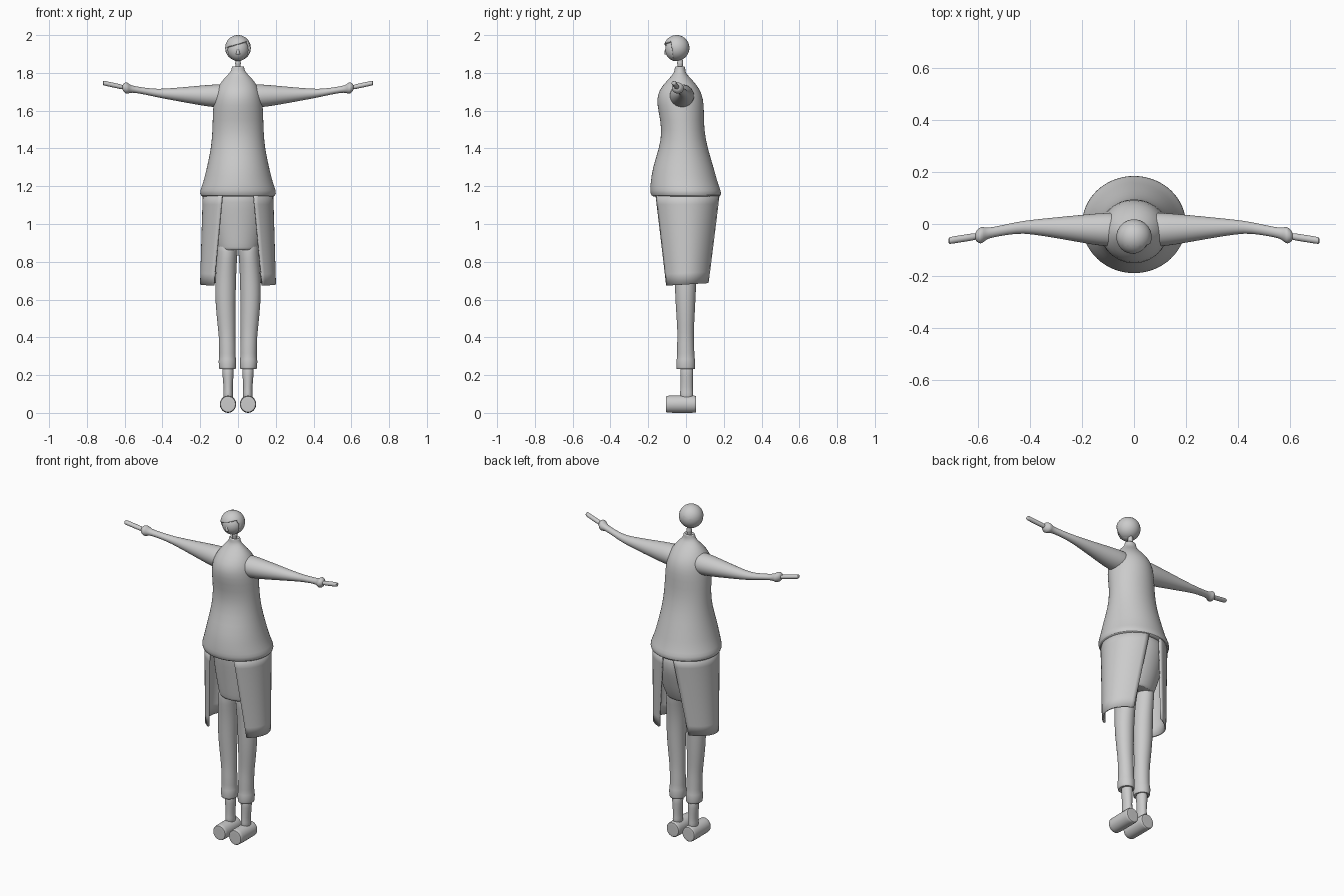
import bpy, bmesh, math
from mathutils import Vector, Matrix

old = bpy.data.objects.get("Cube")
if old:
    bpy.data.objects.remove(old)

grey = bpy.data.materials.new("plain grey")
grey.use_nodes = True
COLOUR = (0.6, 0.6, 0.6, 1)
grey.diffuse_color = COLOUR
grey.node_tree.nodes["Principled BSDF"].inputs["Base Color"].default_value = COLOUR


def finish(name, bm, levels=0, thickness=0.0, angle=40):
    """Turn a bmesh into a smooth shaded object with optional modifiers."""
    bmesh.ops.recalc_face_normals(bm, faces=bm.faces)
    mesh = bpy.data.meshes.new(name)
    bm.to_mesh(mesh)
    bm.free()
    mesh.materials.append(grey)
    ob = bpy.data.objects.new(name, mesh)
    bpy.context.collection.objects.link(ob)
    if thickness:
        shell = ob.modifiers.new("Thickness", 'SOLIDIFY')
        shell.thickness = thickness
        shell.offset = -1
    if levels:
        sub = ob.modifiers.new("Smooth", 'SUBSURF')
        sub.levels = sub.render_levels = levels
    bpy.ops.object.select_all(action='DESELECT')
    ob.select_set(True)
    bpy.context.view_layer.objects.active = ob
    bpy.ops.object.shade_smooth_by_angle(angle=math.radians(angle))
    return ob


def loft(name, rings, axis='z', side=1, n=24, levels=1):
    """Skin ellipses (centre x, y, z, two radii) stacked along an axis."""
    u, v = {'z': ('X', 'Y'), 'x': ('Y', 'Z'), 'y': ('X', 'Z')}[axis]
    unit = {'X': Vector((1, 0, 0)), 'Y': Vector((0, 1, 0)), 'Z': Vector((0, 0, 1))}
    bm = bmesh.new()
    loops = []
    for x, y, z, a, b in rings:
        loop = []
        for i in range(n):
            t = math.tau * i / n
            p = Vector((x, y, z)) + unit[u] * a * math.cos(t) + unit[v] * b * math.sin(t)
            p.x *= side
            loop.append(bm.verts.new(p))
        loops.append(loop)
    for low, high in zip(loops, loops[1:]):
        for i in range(n):
            j = (i + 1) % n
            bm.faces.new((low[i], low[j], high[j], high[i]))
    bm.faces.new(loops[0])
    bm.faces.new(loops[-1])
    return finish(name, bm, levels)


def upright(profile):
    """Rings from rows of height, half width, front y, back y."""
    return [(0, (f + b) / 2, z, w, (b - f) / 2) for z, w, f, b in profile]


def ball(name, centre, radii, levels=0):
    bm = bmesh.new()
    bmesh.ops.create_uvsphere(bm, u_segments=32, v_segments=20, radius=1)
    bmesh.ops.transform(bm, verts=bm.verts, matrix=Matrix.Translation(centre)
                        @ Matrix.Diagonal((*radii, 1)))
    return finish(name, bm, levels)


# Loose sweater with a rolled hem and a collar
loft("sweater", upright([
    (1.16, .15, -.14, .14), (1.14, .18, -.165, .17), (1.15, .2, -.186, .187),
    (1.175, .204, -.192, .187), (1.21, .187, -.189, .17), (1.3, .165, -.178, .147),
    (1.4, .143, -.142, .115), (1.5, .135, -.126, .095), (1.6, .134, -.148, .096),
    (1.66, .128, -.155, .092), (1.71, .115, -.143, .076), (1.76, .085, -.1, .037),
    (1.795, .048, -.066, .0), (1.815, .034, -.06, -.004), (1.83, .034, -.06, -.004),
    (1.836, .028, -.053, -.01), (1.826, .02, -.046, -.016)]), n=32)

# Neck, head and nose
loft("neck", upright([(1.8, .012, -.044, -.018), (1.84, .012, -.044, -.018),
                      (1.85, .017, -.049, -.013), (1.86, .013, -.045, -.017),
                      (1.89, .013, -.045, -.017)]), n=16)
ball("head", (0, -.053, 1.924), (.058, .057, .062))
loft("nose", [(0, -.1, 1.896, .012, .012), (0, -.108, 1.9, .011, .009),
              (0, -.106, 1.925, .006, .006), (0, -.1, 1.935, .003, .004)], n=12)

# Hair cap, cut open at the face below a slanted fringe
bm = bmesh.new()
bmesh.ops.create_uvsphere(bm, u_segments=32, v_segments=20, radius=.068)
bmesh.ops.translate(bm, verts=bm.verts, vec=(0, -.05, 1.932))
cuts = [(Vector((0, -.075, 1.93)), Vector((0, 1, .15)).normalized()),
        (Vector((0, -.1, 1.953)), Vector((-.3, 0, 1)).normalized())]
for co, no in cuts:
    bmesh.ops.bisect_plane(bm, geom=bm.verts[:] + bm.edges[:] + bm.faces[:],
                           plane_co=co, plane_no=no)
face_opening = [f for f in bm.faces
                if all((f.calc_center_median() - co).dot(no) < 0 for co, no in cuts)]
bmesh.ops.delete(bm, geom=face_opening, context='FACES')
finish("hair", bm, thickness=.012)

# Shorts with a rounded seat and a straight hem
loft("shorts", upright([
    (.862, .09, -.07, .08), (.862, .108, -.088, .095), (.868, .112, -.092, .1),
    (.93, .128, -.1, .128), (1.0, .145, -.108, .148), (1.08, .155, -.118, .172),
    (1.15, .16, -.125, .168), (1.18, .14, -.11, .14)]))


def skirt_panel(name, side, rows=9, cols=20):
    """Curved flap round one hip, open at the front and the back."""
    bm = bmesh.new()
    grid = []
    for r in range(rows):
        t = r / (rows - 1)
        z = 1.165 - .485 * t
        a, b = .187 + .014 * t, .182 - .044 * t
        start = -math.acos((.083 + .047 * t) / a)
        end = math.acos((.035 + .065 * t) / a)
        row = []
        for c in range(cols):
            k = start + (end - start) * c / (cols - 1)
            row.append(bm.verts.new((side * a * math.cos(k), b * math.sin(k),
                                     z + .008 * t * math.sin(k))))
        grid.append(row)
    for top, low in zip(grid, grid[1:]):
        for c in range(cols - 1):
            bm.faces.new((top[c], top[c + 1], low[c + 1], low[c]))
    ob = finish(name, bm)
    # Solidify towards the body whichever way the normals face
    centre = ob.data.polygons[len(ob.data.polygons) // 2]
    shell = ob.modifiers.new("Thickness", 'SOLIDIFY')
    shell.thickness = .01
    shell.offset = -1 if centre.normal.x * side > 0 else 1


for label, s in (("left", 1), ("right", -1)):
    skirt_panel(label + "_skirt_panel", s)
    # Sleeve
    loft(label + "_sleeve", [
        (.04, -.022, 1.678, .066, .062), (.1, -.022, 1.678, .066, .062),
        (.16, -.02, 1.679, .06, .058), (.28, -.015, 1.684, .043, .041),
        (.4, -.011, 1.69, .027, .025), (.45, -.014, 1.696, .022, .02),
        (.52, -.027, 1.708, .02, .017), (.566, -.036, 1.715, .02, .018),
        (.58, -.041, 1.718, .03, .028), (.592, -.044, 1.72, .033, .031),
        (.604, -.046, 1.722, .024, .024), (.612, -.047, 1.723, .015, .015)],
        axis='x', side=s)
    # Hand as a slim rod
    loft(label + "_hand", [
        (.59, -.045, 1.72, .014, .013), (.65, -.054, 1.733, .014, .013),
        (.705, -.063, 1.745, .014, .013), (.712, -.064, 1.746, .013, .012),
        (.715, -.065, 1.747, .009, .008)], axis='x', side=s, n=16)
    # Trouser leg with a turned cuff
    loft(label + "_leg", [
        (.055, 0, .235, .03, .036), (.055, -.001, .229, .043, .048),
        (.056, -.001, .236, .045, .05), (.056, -.001, .28, .048, .051),
        (.056, -.001, .29, .043, .046), (.056, -.002, .34, .045, .046),
        (.058, -.002, .4, .043, .044), (.06, -.002, .45, .047, .044),
        (.067, -.003, .58, .053, .053), (.066, -.003, .68, .056, .056),
        (.062, -.001, .78, .054, .066), (.057, .002, .85, .056, .078),
        (.055, .01, .93, .055, .08)], side=s)
    # Ankle
    loft(label + "_ankle", [
        (.052, .004, .06, .022, .03), (.052, .003, .09, .027, .036),
        (.052, .003, .11, .026, .035), (.052, .003, .13, .024, .033),
        (.053, .004, .2, .03, .034), (.054, .003, .26, .033, .037)], side=s, n=16)
    # Shoe as a blunt drum lying front to back
    loft(label + "_shoe", [
        (.053, y, .046, r, r * 1.06) for y, r in
        ((-.106, .03), (-.106, .041), (-.102, .0435), (0, .0435),
         (.048, .0435), (.054, .041), (.054, .03))], axis='y', side=s)
